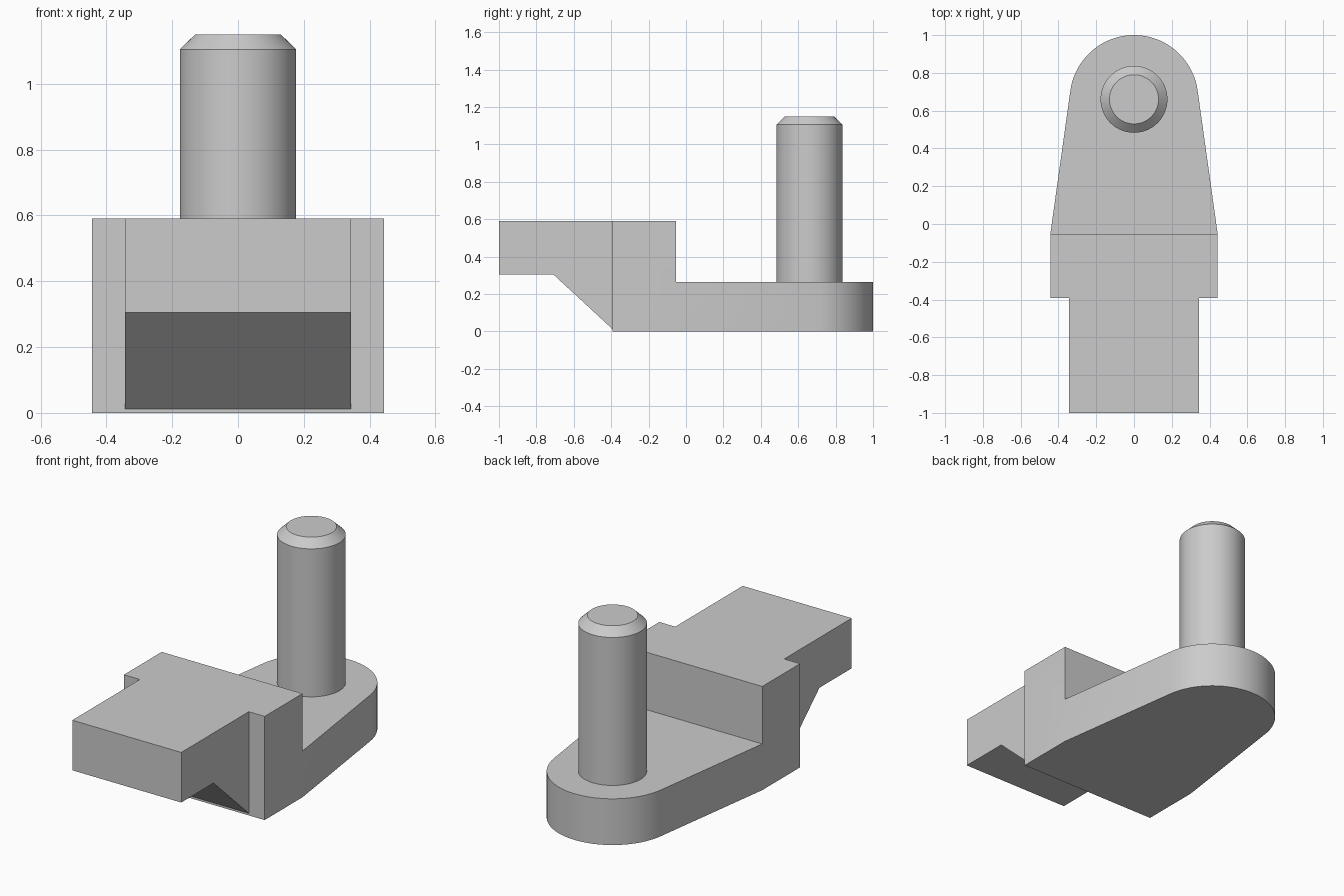
import bpy, bmesh, math
from mathutils import Vector

cube = bpy.data.objects.get("Cube")
if cube:
    bpy.data.objects.remove(cube, do_unlink=True)

steel = bpy.data.materials.new("plain grey steel")
steel.use_nodes = True
grey = (0.6, 0.6, 0.6, 1)
steel.diffuse_color = grey
steel.node_tree.nodes["Principled BSDF"].inputs["Base Color"].default_value = grey


def add_object(name, bm):
    bmesh.ops.recalc_face_normals(bm, faces=bm.faces)
    mesh = bpy.data.meshes.new(name)
    bm.to_mesh(mesh)
    bm.free()
    mesh.materials.append(steel)
    obj = bpy.data.objects.new(name, mesh)
    bpy.context.collection.objects.link(obj)
    return obj


def prism(name, points, direction):
    bm = bmesh.new()
    face = bm.faces.new([bm.verts.new(p) for p in points])
    grown = bmesh.ops.extrude_face_region(bm, geom=[face])["geom"]
    bmesh.ops.translate(bm, vec=Vector(direction),
                        verts=[g for g in grown if isinstance(g, bmesh.types.BMVert)])
    return add_object(name, bm)


def smooth(obj, angle):
    bpy.ops.object.select_all(action="DESELECT")
    obj.select_set(True)
    bpy.context.view_layer.objects.active = obj
    bpy.ops.object.shade_smooth_by_angle(angle=math.radians(angle))


# Main sizes
tongue_w, block_w = 0.343, 0.443
block_front, block_back = -0.393, -0.053
plate_top, block_top = 0.263, 0.59
pin_y, nose_r = 0.66, 0.34

# Plan outline: tongue, block, then a taper tangent to the round nose
dx, dy = block_w, block_back - pin_y
start = math.atan2(dy, dx) + math.acos(nose_r / math.hypot(dx, dy))
steps = 40
arc = [start + (math.pi - 2 * start) * i / steps for i in range(steps + 1)]
right = [(tongue_w, -1), (tongue_w, block_front), (block_w, block_front), (block_w, block_back)]
nose = [(nose_r * math.cos(a), pin_y + nose_r * math.sin(a)) for a in arc]
plan = right + nose + [(-x, y) for x, y in reversed(right)]
body = prism("bracket_body", [(x, y, -0.1) for x, y in plan], (0, 0, 1))

# Side profile: raised tongue, sloped underside, step down to the plate
side = [(-1.1, 0.305), (-0.71, 0.305), (block_front, 0.012), (block_front, 0),
        (1.1, 0), (1.1, plate_top), (block_back, plate_top),
        (block_back, block_top), (-1.1, block_top)]
cutter = prism("side_profile_helper", [(-0.6, y, z) for y, z in side], (1.2, 0, 0))
cutter.hide_render = True

# Keep what both profiles share
mod = body.modifiers.new("profile", "BOOLEAN")
mod.operation = "INTERSECT"
mod.solver = "EXACT"
mod.object = cutter
bpy.context.view_layer.objects.active = body
bpy.ops.object.modifier_apply(modifier=mod.name)
bpy.data.objects.remove(cutter, do_unlink=True)
smooth(body, 20)

# Upright pin with a chamfered tip
bm = bmesh.new()
profile = [(0, plate_top - 0.01), (0.177, plate_top - 0.01), (0.177, 1.105), (0.13, 1.15), (0, 1.15)]
verts = [bm.verts.new((r, 0, z)) for r, z in profile]
edges = [bm.edges.new(pair) for pair in zip(verts, verts[1:])]
bmesh.ops.spin(bm, geom=verts + edges, axis=(0, 0, 1), cent=(0, 0, 0),
               angle=math.tau, steps=64)
bmesh.ops.remove_doubles(bm, verts=bm.verts, dist=0.0005)
pin = add_object("pin", bm)
pin.location.y = pin_y
smooth(pin, 30)
